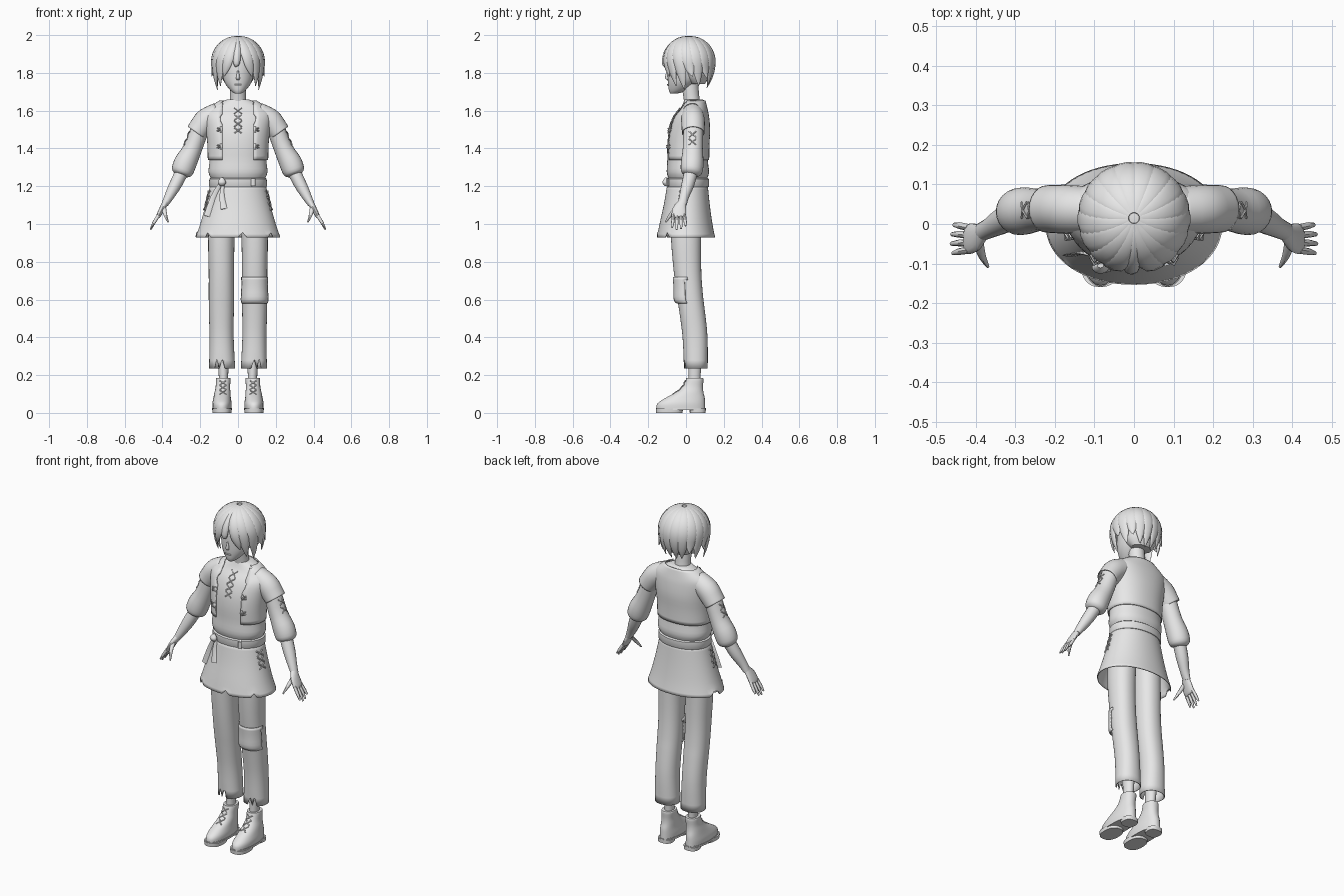
import bpy, bmesh, math
from mathutils import Vector
from mathutils.bvhtree import BVHTree

if "Cube" in bpy.data.objects:
    bpy.data.objects.remove(bpy.data.objects["Cube"], do_unlink=True)

X, Y, Z = Vector((1, 0, 0)), Vector((0, 1, 0)), Vector((0, 0, 1))
GREY = (0.8, 0.8, 0.8, 1)
grey = bpy.data.materials.new("plain_grey")
grey.use_nodes = True
grey.diffuse_color = GREY
grey.node_tree.nodes["Principled BSDF"].inputs["Base Color"].default_value = GREY
parts = []


def spline(rings, steps):
    """Smooth curve through (x, y, z, width, depth) rings."""
    p = [Vector(r) for r in rings]
    out = []
    for i in range(len(p) - 1):
        a, b, c, d = p[max(i - 1, 0)], p[i], p[i + 1], p[min(i + 2, len(p) - 1)]
        for k in range(steps):
            t = k / steps
            out.append(b + (c - a) * (t / 2) + (a * 2 - b * 5 + c * 4 - d) * (t * t / 2)
                       + (b * 3 - a - c * 3 + d) * (t ** 3 / 2))
    return out + [p[-1]]


def loft(name, rings, n=24, ref=None, steps=3, power=2.0, wall=0.0, edit=None):
    """Skin rings: level slices, or slices across the path when ref is given."""
    rings = spline(rings, steps)
    pts = [Vector(r[:3]) for r in rings]
    bm = bmesh.new()
    loops = []
    for i, (p, r) in enumerate(zip(pts, rings)):
        u, v = X, Y
        if ref:
            t = (pts[min(i + 1, len(pts) - 1)] - pts[max(i - 1, 0)]).normalized()
            u = t.cross(ref(p)).normalized()
            v = u.cross(t)
        loop = []
        for k in range(n):
            a = math.tau * k / n
            c, s = math.cos(a), math.sin(a)
            c = math.copysign(abs(c) ** (2 / power), c)
            s = math.copysign(abs(s) ** (2 / power), s)
            loop.append(bm.verts.new(p + u * (c * r[3]) + v * (s * r[4])))
        loops.append(loop)
    for a, b in zip(loops, loops[1:]):
        for k in range(n):
            j = (k + 1) % n
            bm.faces.new((a[k], a[j], b[j], b[k]))
    if not wall:
        bm.faces.new(loops[0])
        bm.faces.new(loops[-1])
    if edit:
        edit(bm)
    bmesh.ops.recalc_face_normals(bm, faces=bm.faces)
    mesh = bpy.data.meshes.new(name)
    bm.to_mesh(mesh)
    bm.free()
    mesh.materials.append(grey)
    obj = bpy.data.objects.new(name, mesh)
    bpy.context.collection.objects.link(obj)
    if wall:
        mod = obj.modifiers.new("cloth", "SOLIDIFY")
        mod.thickness, mod.offset = wall, -1
    parts.append(obj)
    return obj


def across(p):
    return Y


def surface(obj, look, p):
    """Point on obj met when looking along a direction through p."""
    tree = BVHTree.FromPolygons([v.co for v in obj.data.vertices],
                                [f.vertices[:] for f in obj.data.polygons])
    hit = tree.ray_cast(p - look * 0.5, look)[0]
    return (hit if hit else p) - look * 0.003


def crosses(name, obj, look, centres, w, h, r=0.003):
    side = Z.cross(look)
    for c in centres:
        for k in (-1, 1):
            path = [surface(obj, look, Vector(c) + side * (w * k * t) + Z * (h * t)) for t in (-1, 0, 1)]
            loft(name, [(*p, r, r) for p in path], 6, lambda p: look, 2)


def notch(angles, top, low):
    """Raise hem points near the given directions (degrees from the front)."""
    def edit(bm):
        cx = sum(v.co.x for v in bm.verts) / len(bm.verts)
        for a in angles:
            d = Vector((math.sin(math.radians(a)), -math.cos(math.radians(a))))
            hem = [v for v in bm.verts if v.co.z < low]
            best = max(hem, key=lambda v: Vector((v.co.x - cx, v.co.y)).normalized().dot(d))
            way = Vector((best.co.x - cx, best.co.y)).normalized()
            for v in bm.verts:
                if v.co.z < top and Vector((v.co.x - cx, v.co.y)).normalized().dot(way) > 0.997:
                    v.co.z = top
        bmesh.ops.remove_doubles(bm, verts=bm.verts, dist=0.0005)
    return edit


def open_front(bm):
    gone = [f for f in bm.faces if f.calc_center_median().y < 0.02 and abs(f.calc_center_median().x) < 0.085]
    bmesh.ops.delete(bm, geom=gone, context="FACES")
    for v in bm.verts:
        if v.is_boundary and v.co.y < 0 and abs(v.co.x) < 0.094:
            v.co.x = math.copysign(0.083, v.co.x)


def front_only(bm):
    gone = [f for f in bm.faces if f.calc_center_median().y > 0.0]
    bmesh.ops.delete(bm, geom=gone, context="FACES")


# Head, nose, mouth and neck
head = loft("head", [(0, -.066, 1.69, .016, .016), (0, -.045, 1.705, .038, .045), (0, -.025, 1.74, .066, .07),
                     (0, -.008, 1.78, .082, .09), (0, .005, 1.85, .092, .103), (0, .01, 1.92, .085, .095),
                     (0, .015, 1.97, .04, .045)])
loft("nose", [(0, -.092, 1.762, .007, .005), (0, -.098, 1.772, .01, .013), (0, -.096, 1.8, .006, .009),
              (0, -.092, 1.825, .003, .003)], 12)
lips = [surface(head, Y, Vector((x, 0, 1.737))) for x in (-.018, 0, .018)]
loft("mouth", [(*p, .003, .004) for p in lips], 8, lambda p: Z)
loft("neck", [(0, .04, 1.6, .05, .045), (0, .03, 1.66, .043, .042), (0, .02, 1.74, .044, .045)])

# Hair: a cap with tapered locks swept away from a centre parting
mid = Vector((0, .015, 1.85))
loft("hair_cap", [(0, .06, 1.74, .06, .04), (0, .05, 1.78, .09, .07), (0, .04, 1.86, .112, .1),
                  (0, .022, 1.93, .105, .11), (0, .015, 1.97, .07, .075), (0, .015, 1.988, .015, .015)])


def lock(side, start, end, tip, reach, width):
    rings = []
    for i in range(15):
        t = i / 14
        a = math.radians(start + (end - start) * t)
        arc = t / 0.68
        if arc < 1:
            out, z = math.sin(0.1 + 1.47 * arc), mid.z + .14 * math.cos(0.1 + 1.47 * arc)
        else:
            k = (t - 0.68) / 0.32
            out, z = 1 + (reach - 1) * k * k, mid.z + (tip - mid.z) * k
        fat = (0.3 + 0.7 * math.sin(math.pi * min(t * 0.75, 0.5))) * (1.02 - t ** 4)
        rings.append((side * .13 * out * math.sin(a), mid.y - .13 * out * math.cos(a), z,
                      width * fat, .015 * fat + .001))
    loft("hair_lock", rings, 10, lambda p: p - mid, 1)


LOCKS = [(8, 36, 1.78, .97, .036), (28, 54, 1.73, .88, .038), (48, 78, 1.71, .85, .042),
         (72, 98, 1.78, 1.08, .042), (96, 116, 1.73, .92, .042), (120, 134, 1.77, 1.07, .042),
         (144, 152, 1.73, .85, .042), (168, 170, 1.72, .74, .042)]
for side in (-1, 1):
    for spec in LOCKS:
        lock(side, *spec)
lock(1, 2, -6, 1.83, .97, .022)

# Shirt, open vest, belt and flared skirt
shirt = loft("shirt", [(0, .01, 1.24, .142, .102), (0, .01, 1.275, .156, .112), (0, .008, 1.34, .15, .107),
                       (0, .008, 1.42, .152, .107), (0, .015, 1.5, .16, .104), (0, .025, 1.57, .166, .088),
                       (0, .038, 1.615, .145, .066), (0, .043, 1.65, .08, .054), (0, .04, 1.66, .055, .048)], 48, power=2.2)
vest = loft("vest", [(0, .008, 1.34, .16, .115), (0, .008, 1.42, .162, .116), (0, .015, 1.5, .17, .113),
                     (0, .025, 1.57, .178, .097), (0, .038, 1.61, .162, .076), (0, .043, 1.655, .096, .06)],
            48, power=2.2, wall=.006, edit=open_front)
loft("belt", [(0, .01, 1.195, .15, .11), (0, .01, 1.2, .154, .113), (0, .01, 1.238, .152, .112),
              (0, .01, 1.243, .146, .106)], 48, steps=1, power=2.1)
skirt = loft("skirt", [(0, .008, 1.21, .146, .107), (0, .004, 1.1, .172, .122), (0, 0, 1.0, .2, .14),
                       (0, 0, .93, .224, .154)], 64, wall=.005, power=2.1, edit=notch((12, -55, 60, -100), .955, .935))
crosses("shirt_lacing", shirt, Y, [(0, 0, z) for z in (1.6, 1.565, 1.53, 1.495)], .02, .015)
loft("belt_knot", [(-.085, -.105, 1.2, .008, .006), (-.085, -.11, 1.22, .022, .016), (-.085, -.105, 1.245, .008, .006)], 12)
loft("belt_buckle", [(.08, -.098, 1.2, .012, .008), (.08, -.098, 1.24, .012, .008)], 8, steps=1)
for xs, zs, w in (((-.095, -.13, -.16), (1.21, 1.14, 1.04), .02), ((-.08, -.085, -.075), (1.21, 1.15, 1.08), .016)):
    path = [surface(skirt, Y, Vector((x, 0, z))) - Y * .004 for x, z in zip(xs, zs)]
    loft("sash_tail", [(*p, w * f, .004) for p, f in zip(path, (.5, .8, 1.1))], 10, across)

for s, label in ((1, "left"), (-1, "right")):
    def name(part):
        return label + "_" + part

    # Vest sleeve, puffed shirt sleeve and forearm
    loft(name("vest_sleeve"), [(s * .1, .035, 1.585, .06, .058), (s * .165, .037, 1.55, .064, .062),
                               (s * .2, .038, 1.51, .06, .061), (s * .22, .038, 1.483, .057, .06)],
         ref=across, wall=.005)
    puff = loft(name("shirt_sleeve"), [(s * .195, .038, 1.52, .048, .052), (s * .24, .036, 1.4, .05, .053),
                                       (s * .278, .033, 1.325, .06, .06), (s * .297, .03, 1.275, .056, .056),
                                       (s * .303, .028, 1.258, .034, .036)], ref=across)
    loft(name("forearm"), [(s * .29, .03, 1.29, .035, .036), (s * .33, .01, 1.21, .033, .034),
                           (s * .365, -.01, 1.145, .025, .026), (s * .387, -.02, 1.105, .018, .024)], 16, across)
    crosses(name("sleeve_lacing"), puff, Vector((-s, 0, 0)), [(s * .25, .035, z) for z in (1.475, 1.435)], .02, .016)

    # Hand with four fingers and a thumb
    loft(name("palm"), [(s * .383, -.02, 1.115, .017, .022), (s * .402, -.034, 1.08, .015, .036),
                        (s * .42, -.038, 1.045, .012, .038), (s * .425, -.038, 1.035, .008, .034)], 16, across)
    for i in range(4):
        y, drop = -.066 + .019 * i, (.0, .012, .008, -.008)[i]
        loft(name("finger"), [(s * .418, y, 1.05, .009, .009), (s * .443, y - .004 + i * .003, 1.01, .0085, .0085),
                              (s * (.459 + drop / 3), y - .008 + i * .005, .982 - drop, .004, .005)], 8, across)
    loft(name("thumb"), [(s * .395, -.045, 1.09, .011, .014), (s * .385, -.08, 1.05, .01, .01),
                         (s * .37, -.108, 1.01, .004, .004)], 8, lambda p: X)

    # Vest toggles and skirt side lacing
    for z in (1.5, 1.41):
        crosses(name("vest_toggle"), vest, Y, [(s * .088, 0, z)], .022, .008, .004)
        p = surface(vest, Y, Vector((s * .09, 0, z)))
        loft(name("toggle_bead"), [(p.x, p.y, z - .015, .004, .004), (p.x, p.y, z, .009, .008),
                                   (p.x, p.y, z + .015, .004, .004)], 8)
    crosses(name("skirt_lacing"), skirt, Vector((-s, .15, 0)).normalized(),
            [(s * .17, -.02, z) for z in (1.16, 1.125, 1.09)], .02, .015, .004)

    # Trouser leg with a split hem, and the ankle
    loft(name("trouser_leg"), [(s * .078, .0, 1.12, .07, .085), (s * .088, .0, .93, .07, .08),
                               (s * .088, .008, .75, .067, .073), (s * .088, .021, .62, .067, .069),
                               (s * .088, .032, .54, .066, .068), (s * .087, .048, .4, .064, .066),
                               (s * .084, .052, .235, .069, .063)], 32, wall=.005, power=2.2,
         edit=notch((s * 14, s * 70), .285, .24))
    loft(name("ankle"), [(s * .077, .045, .14, .026, .034), (s * .077, .045, .2, .025, .032),
                         (s * .08, .05, .34, .035, .042)], 16)

    # Laced boot with sole and heel
    boot = loft(name("boot"), [(s * .085, -.027, .02, .05, .129), (s * .085, -.025, .05, .051, .126),
                               (s * .084, -.004, .08, .046, .103), (s * .082, .02, .11, .042, .072),
                               (s * .08, .036, .14, .038, .054), (s * .078, .046, .175, .039, .047),
                               (s * .078, .046, .184, .037, .045)], 28, power=2.2)
    loft(name("boot_sole"), [(s * .085, -.088, 0, .05, .07), (s * .085, -.088, .022, .052, .072)], 28, steps=1, power=2.4)
    loft(name("boot_welt"), [(s * .085, -.027, .014, .053, .132), (s * .085, -.027, .026, .053, .132)], 28, steps=1, power=2.2)
    loft(name("boot_heel"), [(s * .085, .062, 0, .042, .042), (s * .085, .062, .022, .044, .043)], 20, steps=1, power=2.6)
    crosses(name("boot_lacing"), boot, Y, [(s * .08, 0, z) for z in (.11, .135, .16)], .017, .011)

# Knee patch on the left leg only
loft("left_knee_patch", [(.088, .022, .58, .07, .073), (.088, .015, .6, .075, .08), (.088, .012, .66, .072, .078),
                         (.088, .008, .72, .071, .078)], 32, wall=.006, power=2.2, edit=front_only)

# Smooth shading with crisp edges
bpy.ops.object.select_all(action="DESELECT")
for obj in parts:
    obj.select_set(True)
bpy.context.view_layer.objects.active = parts[0]
bpy.ops.object.shade_smooth_by_angle(angle=math.radians(45))
